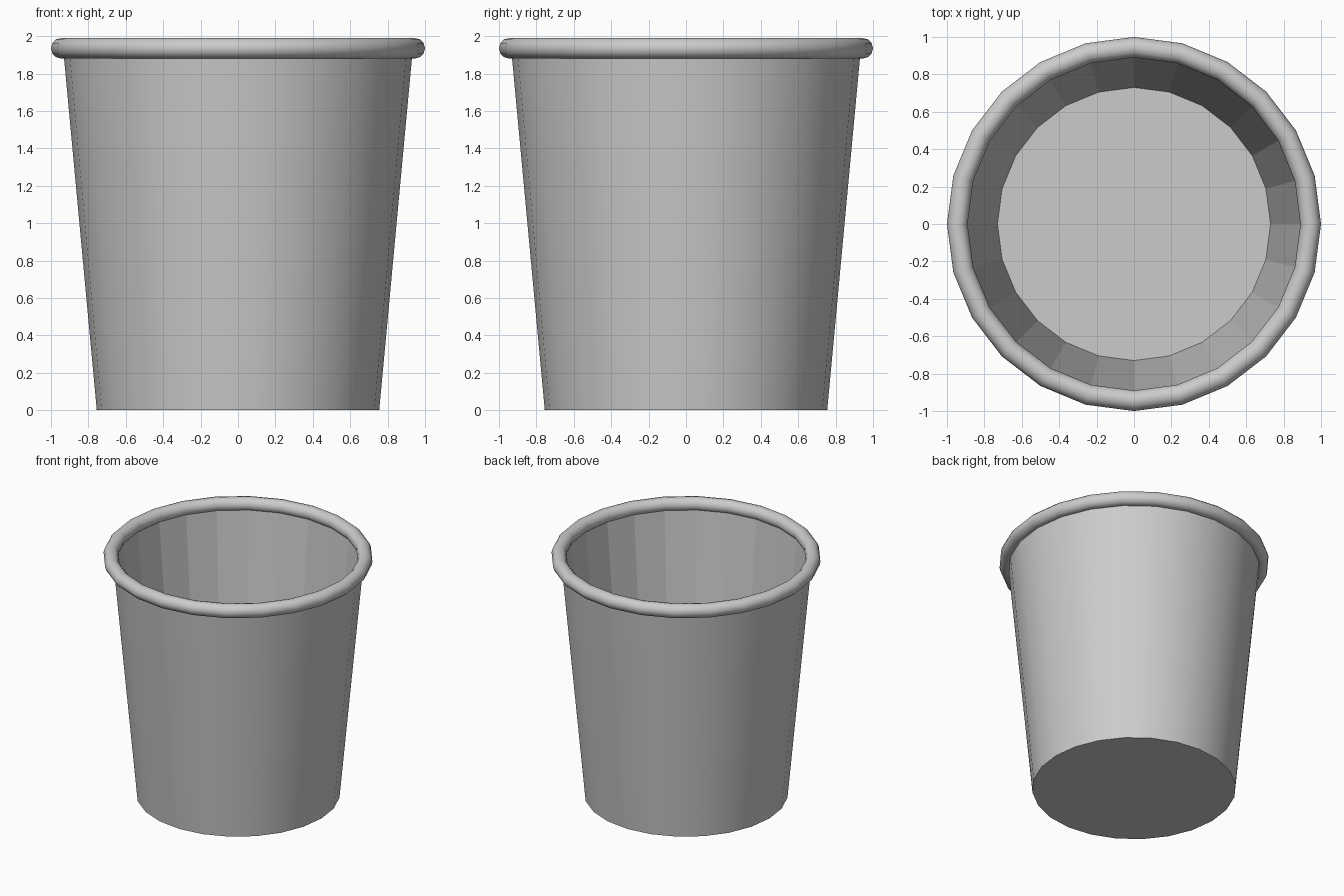
import bpy, bmesh, math

if "Cube" in bpy.data.objects:
    bpy.data.objects.remove(bpy.data.objects["Cube"])

SIDES = 24


def lathe(name, profile, closed=False, cap=False):
    """Revolve an (r, z) profile around z; returns object and bands of faces."""
    bm = bmesh.new()
    rings = []
    for r, z in profile:
        rings.append([bm.verts.new((r * math.cos(2 * math.pi * i / SIDES),
                                    r * math.sin(2 * math.pi * i / SIDES), z))
                      for i in range(SIDES)])
    n = len(rings)
    for k in range(n if closed else n - 1):
        a, b = rings[k], rings[(k + 1) % n]
        for i in range(SIDES):
            j = (i + 1) % SIDES
            bm.faces.new((a[i], a[j], b[j], b[i])).smooth = True
    if cap:
        bm.faces.new(rings[0][::-1])
        bm.faces.new(rings[-1])
    bmesh.ops.recalc_face_normals(bm, faces=bm.faces[:])
    mesh = bpy.data.meshes.new(name)
    bm.to_mesh(mesh)
    bm.free()
    obj = bpy.data.objects.new(name, mesh)
    bpy.context.collection.objects.link(obj)
    return obj


# tapered cup body: outer wall, lip, inner wall, floor
body = lathe("cup_body", [(0.755, 0), (0.935, 1.935), (0.91, 1.935), (0.73, 0.02)], cap=True)
# only the outer wall is smooth; inside stays faceted
for p in body.data.polygons:
    p.use_smooth = p.index < SIDES
# keep the edges between outer wall and other faces sharp
for e in body.data.edges:
    z = [body.data.vertices[v].co.z for v in e.vertices]
    e.use_edge_sharp = abs(z[0] - z[1]) < 0.001

# rolled rim
lathe("rolled_rim", [(0.945 + 0.055 * math.cos(2 * math.pi * k / 12),
                      1.935 + 0.055 * math.sin(2 * math.pi * k / 12))
                     for k in range(12)], closed=True)
